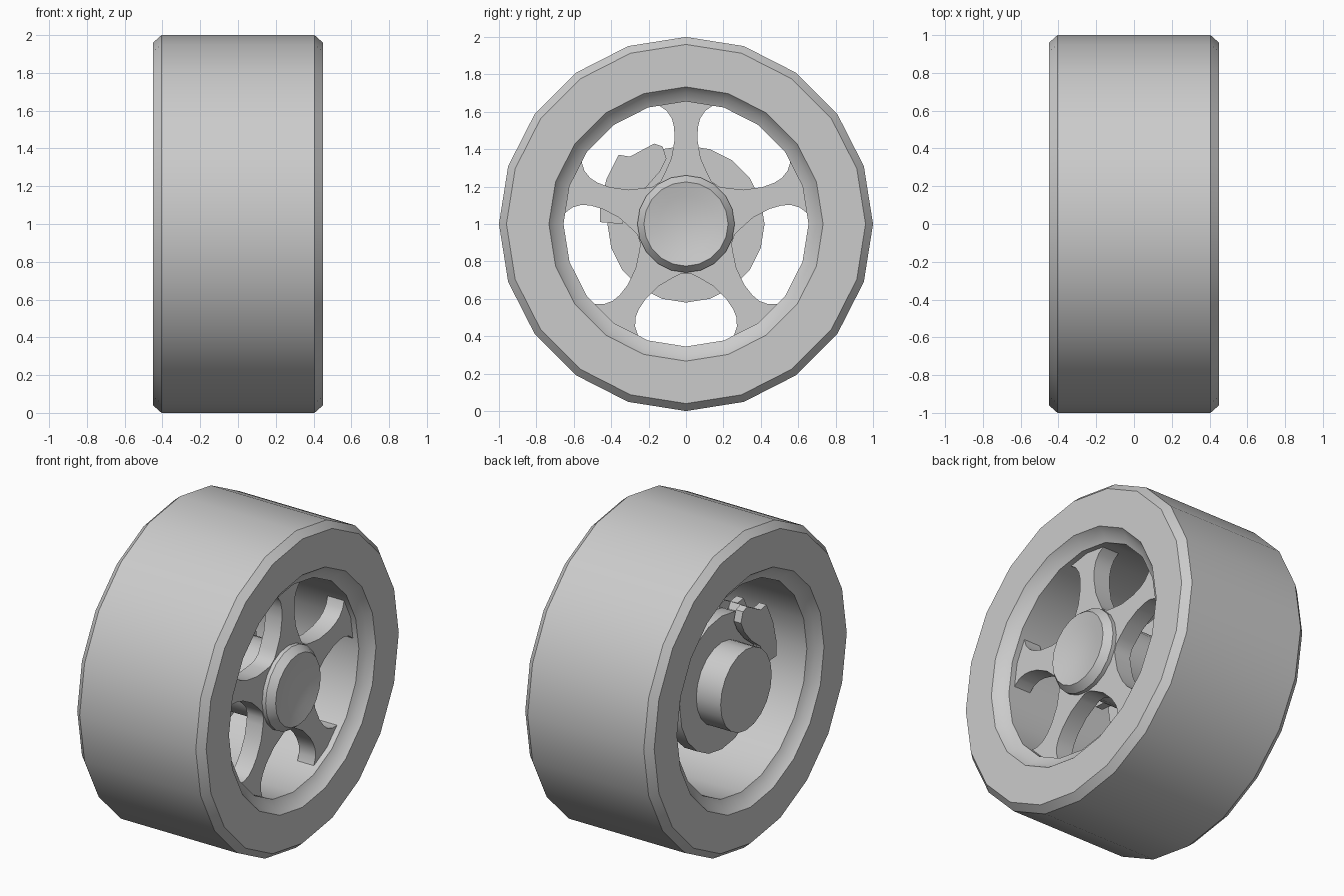
import bpy, bmesh, math
from mathutils import Vector

cube = bpy.data.objects.get("Cube")
if cube:
    bpy.data.objects.remove(cube, do_unlink=True)

SIDES = 20

grey = bpy.data.materials.new("plain_grey")
grey.use_nodes = True
colour = (0.6, 0.6, 0.6, 1)
grey.diffuse_color = colour
grey.node_tree.nodes["Principled BSDF"].inputs["Base Color"].default_value = colour


def finish(name, bm):
    bmesh.ops.remove_doubles(bm, verts=bm.verts, dist=0.0005)
    bmesh.ops.recalc_face_normals(bm, faces=bm.faces)
    mesh = bpy.data.meshes.new(name)
    bm.to_mesh(mesh)
    bm.free()
    mesh.materials.append(grey)
    obj = bpy.data.objects.new(name, mesh)
    obj.location.z = 1
    bpy.context.collection.objects.link(obj)
    bpy.ops.object.select_all(action='DESELECT')
    obj.select_set(True)
    bpy.context.view_layer.objects.active = obj
    bpy.ops.object.shade_smooth_by_angle(angle=math.radians(28))
    return obj


def revolve(name, profile, closed=False):
    """Spin (x, radius) points around the axle."""
    bm = bmesh.new()
    verts = [bm.verts.new((x, 0, r)) for x, r in profile]
    edges = [bm.edges.new(pair) for pair in zip(verts, verts[1:])]
    if closed:
        edges.append(bm.edges.new((verts[-1], verts[0])))
    bmesh.ops.spin(bm, geom=verts + edges, cent=(0, 0, 0), axis=(1, 0, 0),
                   angle=math.tau, steps=SIDES)
    return finish(name, bm)


def prism(name, outline, x0, x1):
    """Extrude a (y, z) outline along the axle."""
    bm = bmesh.new()
    face = bm.faces.new([bm.verts.new((x0, y, z)) for y, z in outline])
    ext = bmesh.ops.extrude_face_region(bm, geom=[face], use_keep_orig=True)
    moved = [g for g in ext["geom"] if isinstance(g, bmesh.types.BMVert)]
    bmesh.ops.translate(bm, verts=moved, vec=(x1 - x0, 0, 0))
    return finish(name, bm)


# Tyre and rim barrel, symmetric across the middle
half = [(0.385, 0.655), (0.41, 0.703), (0.45, 0.733), (0.45, 0.96), (0.405, 1.0)]
revolve("tyre_and_rim", half + [(-x, r) for x, r in reversed(half)], closed=True)

# Five spokes: star outline with an arched window between each pair
arch = [(0.265, 0.025), (0.285, 0.065), (0.33, 0.143), (0.40, 0.215),
        (0.455, 0.252), (0.50, 0.27), (0.55, 0.272), (0.597, 0.256)]
window = [(r, -t) for r, t in reversed(arch)] + arch
star = []
for k in range(5):
    a = math.radians(54 + 72 * k)
    axis = Vector((math.cos(a), math.sin(a)))
    side = Vector((-axis.y, axis.x))
    star += [tuple(axis * r + side * t) for r, t in window]
    tip = a + math.radians(36)
    star.append((0.655 * math.cos(tip), 0.655 * math.sin(tip)))
prism("spokes", star, 0.235, 0.35)

# Centre cap with a shallow dished face
revolve("centre_cap", [(0.3, 0), (0.3, 0.26), (0.375, 0.26), (0.42, 0.225),
                       (0.403, 0.15), (0.392, 0.075), (0.388, 0)])

# Axle hub and brake disc
revolve("axle_hub", [(-0.42, 0), (-0.42, 0.255), (-0.2, 0.255), (-0.2, 0.23),
                     (0.25, 0.23), (0.25, 0)])
revolve("brake_disc", [(-0.25, 0), (-0.25, 0.42), (-0.16, 0.42), (-0.16, 0)])

# Brake caliper: two cheeks joined by a bridge over the disc edge
cheek = [(-0.34, 0.0), (-0.46, 0.01), (-0.46, 0.1), (-0.425, 0.24), (-0.36, 0.37),
         (-0.3, 0.36), (-0.17, 0.43), (-0.125, 0.415), (-0.105, 0.35),
         (-0.14, 0.28), (-0.21, 0.2), (-0.3, 0.13)]
prism("caliper_front_cheek", cheek, -0.15, -0.1)
prism("caliper_back_cheek", cheek, -0.31, -0.26)
arc = [math.radians(a) for a in range(120, 171, 10)]
bridge = [(0.46 * math.cos(a), 0.46 * math.sin(a)) for a in arc]
bridge += [(0.4 * math.cos(a), 0.4 * math.sin(a)) for a in reversed(arc)]
prism("caliper_bridge", bridge, -0.265, -0.145)
